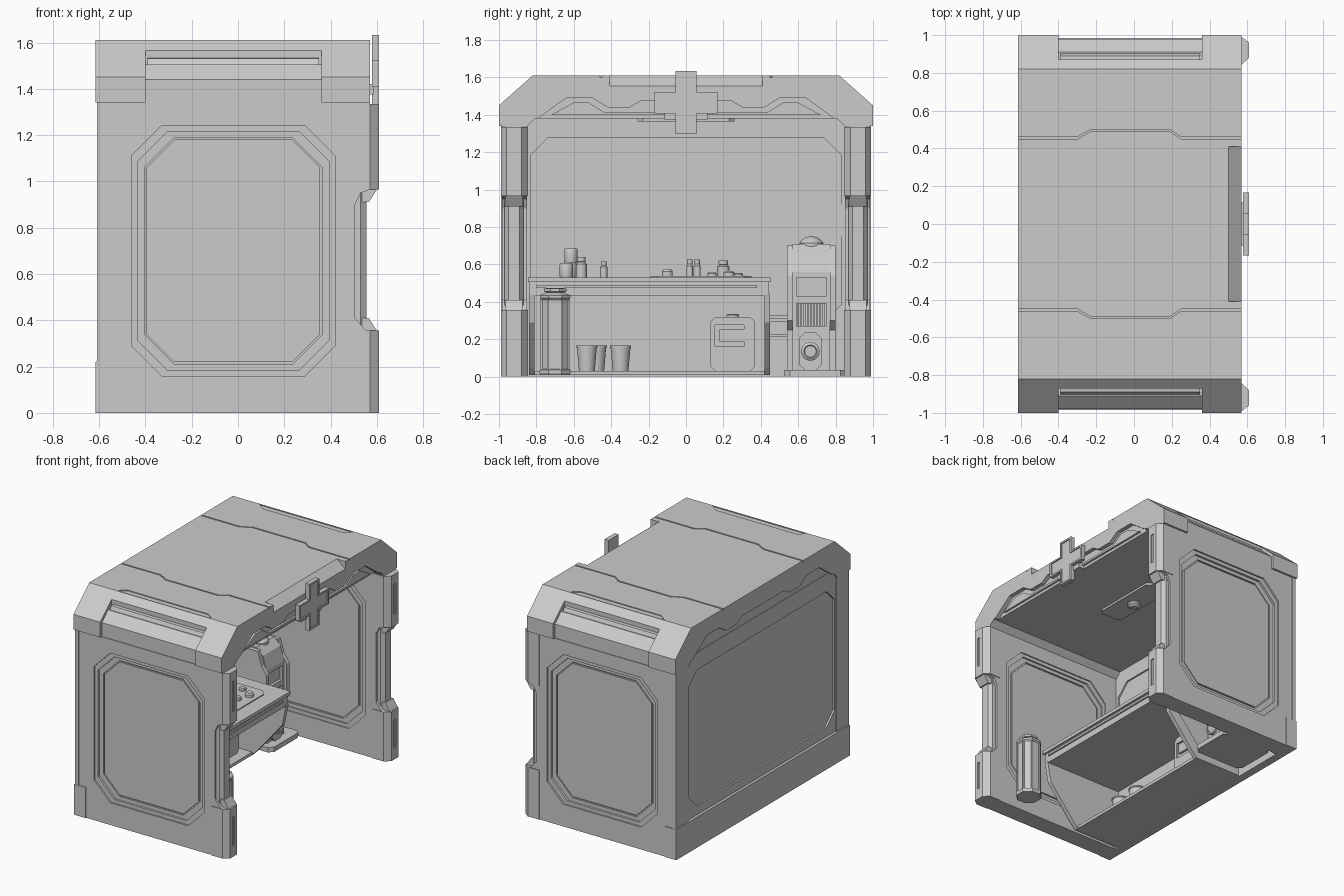
import bpy, bmesh, math
from mathutils import Vector

if "Cube" in bpy.data.objects:
    bpy.data.objects.remove(bpy.data.objects["Cube"])


def to3(axis, a, b, t):
    # place a 2D profile point on the plane perpendicular to axis
    return {'x': (t, a, b), 'y': (a, t, b), 'z': (a, b, t)}[axis]


def finish(name, bm):
    bmesh.ops.recalc_face_normals(bm, faces=bm.faces)
    me = bpy.data.meshes.new(name)
    bm.to_mesh(me)
    bm.free()
    ob = bpy.data.objects.new(name, me)
    bpy.context.collection.objects.link(ob)
    return ob


def prism(name, axis, pts, lo, hi):
    bm = bmesh.new()
    A = [bm.verts.new(to3(axis, a, b, lo)) for a, b in pts]
    B = [bm.verts.new(to3(axis, a, b, hi)) for a, b in pts]
    n = len(pts)
    bm.faces.new(A)
    bm.faces.new(B)
    for i in range(n):
        bm.faces.new((A[i], A[(i + 1) % n], B[(i + 1) % n], B[i]))
    return finish(name, bm)


def box(name, x0, x1, y0, y1, z0, z1):
    return prism(name, 'z', [(x0, y0), (x1, y0), (x1, y1), (x0, y1)], z0, z1)


def octo(a, b, ha, hb, c):
    q = [(ha - c, hb), (ha, hb - c), (ha, c - hb), (ha - c, -hb),
         (c - ha, -hb), (-ha, c - hb), (-ha, hb - c), (c - ha, hb)]
    return [(a + u, b + v) for u, v in q]


def lathe(name, loc, prof, n=20, axis='z'):
    bm = bmesh.new()
    rings = []
    for r, h in prof:
        ring = []
        for i in range(n):
            t = 2 * math.pi * (i + .5) / n
            ring.append(bm.verts.new(Vector(loc) + Vector(to3(axis, r * math.cos(t), r * math.sin(t), h))))
        rings.append(ring)
    bm.faces.new(rings[0])
    bm.faces.new(rings[-1])
    for p, q in zip(rings, rings[1:]):
        for i in range(n):
            bm.faces.new((p[i], p[(i + 1) % n], q[(i + 1) % n], q[i]))
    ob = finish(name, bm)
    if n > 8:
        bpy.ops.object.select_all(action='DESELECT')
        ob.select_set(True)
        bpy.context.view_layer.objects.active = ob
        bpy.ops.object.shade_smooth_by_angle(angle=math.radians(35))
    return ob


def cut(ob, *cutters):
    for c in cutters:
        m = ob.modifiers.new('cut', 'BOOLEAN')
        m.operation, m.solver, m.object = 'DIFFERENCE', 'EXACT', c
        bpy.context.view_layer.update()
        dg = bpy.context.evaluated_depsgraph_get()
        me = bpy.data.meshes.new_from_object(ob.evaluated_get(dg))
        ob.modifiers.clear()
        ob.data = me
        bpy.data.objects.remove(c)


def flip(pts, s):
    return [(s * a, b) for a, b in pts]


# side walls with stepped octagonal panels and notched front edge
notch = [(-.6, 0), (.57, 0), (.57, .35), (.55, .36), (.505, .41), (.505, .9),
         (.53, .95), (.57, .965), (.57, 1.34), (-.6, 1.34)]
for s, side in ((-1, 'left'), (1, 'right')):
    wall = prism(side + '_wall', 'y', notch, s * .85, s * .985)
    for hw, hh, d in ((.44, .54, .012), (.415, .515, .028), (.385, .49, .04)):
        o = octo(-.02, .7, hw, hh, .13)
        cut(wall, prism('cutter', 'y', o, s * (.985 - d), s * 1.1),
            prism('cutter', 'y', o, s * .8, s * (.85 + d * .7)))
    prism(side + '_wall_panel', 'y', octo(-.02, .7, .375, .48, .12), s * .87, s * .957)
    # front column: recessed core and chamfered end caps
    prism(side + '_column_core', 'z', [(.45, s * .87), (.53, s * .87), (.555, s * .89),
          (.555, s * .95), (.53, s * .97), (.45, s * .97)], 0, 1.33)
    cap = [(.48, s * .845), (.57, s * .845), (.61, s * .88), (.61, s * .96), (.57, s * .99), (.48, s * .99)]
    for part, z0, z1 in (('lower', 0, .355), ('upper', .965, 1.335)):
        ob = prism(f'{side}_{part}_column', 'z', cap, z0, z1)
        cut(ob, box('cutter', .602, .7, *sorted((s * .91, s * .932)), z0 + .08, z1 - .07))
        za, zb = (z1, z1 + .055) if part == 'lower' else (z0, z0 - .055)
        prism(f'{side}_{part}_column_taper', 'y', [(.5, za), (.6, za), (.565, zb), (.5, zb)], s * .875, s * .965)
    box(side + '_back_foot', -.615, -.525, *sorted((s * .845, s * .99)), 0, .22)
    box(side + '_back_corner', -.61, -.58, *sorted((s * .845, s * .988)), .2, 1.34)

# back wall, recessed on both faces
back = box('back_wall', -.605, -.555, -.87, .87, 0, 1.4)
win = octo(0, .785, .83, .49, .09)
cut(back, prism('cutter', 'x', win, -.7, -.592), prism('cutter', 'x', win, -.567, -.4))
prism('back_skirt', 'y', [(-.615, 0), (-.56, 0), (-.56, .22), (-.6, .235), (-.615, .22)], -.985, .985)

# roof shell
roof = prism('roof', 'x', [(-1, 1.34), (-1, 1.45), (-.82, 1.61), (.82, 1.61), (1, 1.45), (1, 1.34),
             (.85, 1.34), (.81, 1.38), (-.81, 1.38), (-.85, 1.34)], -.615, .57)
for s in (-1, 1):
    # stepped recess in each end
    cut(roof, prism('cutter', 'x', flip([(1.1, 1.3), (.98, 1.3), (.98, 1.44), (.91, 1.505),
        (.87, 1.505), (.87, 1.59), (1.1, 1.59)], s), -.4, .36))
    prism('roof_slot_bar', 'x', flip([(.86, 1.5), (.905, 1.5), (.89, 1.53), (.86, 1.535)], s), -.39, .35)
    # jogged seam groove across the top
    path = [(-.7, .45), (-.3, .45), (-.23, .49), (.19, .49), (.25, .45), (.7, .45)]
    strip = path + [(x, y + .01) for x, y in reversed(path)]
    cut(roof, prism('cutter', 'z', [(x, s * y) for x, y in strip], 1.6, 1.7))
    # shallow trapezoid inset at the end of the top
    tr = [(-.4, s * .815), (-.34, s * .77), (.3, s * .77), (.36, s * .815)]
    cut(roof, prism('cutter', 'z', tr, 1.604, 1.7))
# front and back fascia steps, sloped notch at the middle of the front
step = [(-.82, 1.36), (-.64, 1.49), (-.5, 1.49), (-.42, 1.44), (-.3, 1.44), (-.24, 1.475)]
step = step + [(-a, b) for a, b in reversed(step)] + [(.82, 1.3), (-.82, 1.3)]
cut(roof, prism('cutter', 'x', step, .54, .7), prism('cutter', 'x', step, -.7, -.6))
cut(roof, prism('cutter', 'y', [(.5, 1.611), (.58, 1.547), (.7, 1.547), (.7, 1.7), (.5, 1.7)], -.41, .41))
inner = [(-.72, 1.40), (-.6, 1.465), (-.52, 1.465), (-.44, 1.415)]
prism('front_trim', 'x', inner + [(-a, b) for a, b in reversed(inner)], .53, .555)

# cross sign with raised rim
def plus(r, w):
    q = [(w, r), (w, w), (r, w), (r, -w), (w, -w), (w, -r)]
    return [(a, 1.465 + b) for a, b in q + [(-a, -b) for a, b in q]]


sign = prism('cross_sign', 'x', plus(.168, .057), .578, .61)
cut(sign, prism('cutter', 'x', plus(.155, .045), .602, .7))
box('sign_bracket', .53, .585, -.115, .115, 1.375, 1.42)

# ceiling lamp
prism('lamp_plate', 'z', octo(0, 0, .09, .26, .03), 1.365, 1.39)
lathe('lamp', (0, 0, 1.32), [(.025, 0), (.045, .015), (.045, .03), (.025, .035), (.025, .05)])

# counter
box('counter_top', -.57, .1, -.845, .455, .505, .53)
box('counter_apron', -.55, .085, -.84, .445, .43, .51)
box('counter_front_lip', .08, .095, -.8, .38, .475, .49)
box('counter_shelf', -.57, -.18, -.835, .45, .008, .03)
box('counter_back', -.57, -.54, -.83, .44, .02, .44)
bracket = [(-.57, .01), (-.18, .01), (-.14, .05), (.06, .29), (.09, .44), (-.57, .44)]
cutp = [(-.5, .08), (-.22, .08), (-.02, .31), (.0, .4), (-.5, .4)]
for y, nm in ((-.84, 'left'), (.42, 'right')):
    side = prism(nm + '_counter_side', 'y', bracket, y, y + .03)
    cut(side, prism('cutter', 'y', cutp, y + (.02 if y > 0 else -.1), y + (.1 if y > 0 else .01)))

# posters on the back wall
for y0, y1, z0, z1 in ((-.77, -.43, .9, 1.09), (-.5, .02, .57, .84), (.12, .32, .83, 1.08), (.49, .83, .75, .92)):
    box('poster', -.57, -.56, y0, y1, z0, z1)

# counter-top jars, cups and bottles
cup = [(.034, 0), (.036, .005), (.036, .07), (.032, .078)]
for x, y, z in ((-.3, -.64, .53), (-.36, -.62, .53), (-.33, -.615, .608)):
    lathe('cup', (x, y, z), cup, 16)
for x, y, r, h in ((-.2, -.56, .03, .11), (-.25, -.44, .02, .085), (-.3, .02, .019, .095),
                   (-.3, .06, .019, .095), (-.2, .2, .034, .09)):
    lathe('bottle', (x, y, .53), [(r, 0), (r, h * .65), (r * .6, h * .75), (r * .75, h * .77), (r * .75, h)], 16)
prism('counter_mat', 'z', octo(-.18, .08, .17, .27, .04), .53, .537)
for x, y, r, h in ((-.12, -.1, .03, .04), (-.1, .14, .025, .025), (-.07, .23, .03, .03), (-.16, .28, .025, .02)):
    lathe('small_dish', (x, y, .535), [(r, 0), (r, h * .7), (r * .7, h)], 12)

# buckets and canister on the shelf
for x, y in ((-.32, -.53), (-.42, -.48), (-.32, -.35)):
    lathe('bucket', (x, y, .03), [(.043, 0), (.054, .125), (.058, .127), (.058, .137), (.05, .137), (.042, .03)], 16)
can = prism('canister', 'x', octo(.25, .175, .118, .145, .025), -.42, -.25)
cut(can, box('cutter', -.262, 0, .155, .31, .16, .275))
box('canister_handle', -.27, -.245, .18, .31, .185, .255)
lathe('canister_cap', (-.33, .25, .315), [(.035, 0), (.035, .015), (.025, .02)], 12)

# octagonal waste bin
lathe('waste_bin', (.35, -.7, .01), [(.085, 0), (.09, .01), (.09, .025), (.08, .03), (.08, .4), (.088, .41),
      (.088, .425), (.05, .44), (.065, .445), (.065, .46), (.04, .465)], 8)
for i in range(8):
    a = math.pi / 8 + i * math.pi / 4
    box('bin_rib', *[v for c in (.35 + .08 * math.cos(a), -.7 + .08 * math.sin(a)) for v in (c - .006, c + .006)], .03, .41)

# water machine
prism('machine_base', 'z', octo(-.3, .69, .2, .165, .03), 0, .035)
body = prism('machine_body', 'y', [(-.5, .03), (-.17, .03), (-.17, .56), (-.2, .66), (-.25, .71), (-.45, .71), (-.5, .66)], .57, .77)
cut(body, box('cutter', -.2, 0, .59, .75, .27, .39), box('cutter', -.19, 0, .59, .75, .43, .53))
for y in (.54, .77):
    prism('machine_side', 'y', [(-.48, .03), (-.2, .03), (-.2, .25), (-.15, .3), (-.15, .54), (-.19, .6), (-.22, .7), (-.46, .7), (-.48, .66)], y, y + .03)
for i in range(9):
    box('machine_grille', -.21, -.18, .595 + i * .017, .604 + i * .017, .27, .39)
lathe('machine_dome', (-.3, .67, .68), [(.065, 0), (.065, .035), (.052, .05), (.035, .062), (.012, .07)])
prism('machine_hatch', 'x', octo(.665, .135, .06, .1, .03), -.18, -.15)
lathe('machine_valve', (.0, .665, .135), [(.05, -.16), (.05, -.13), (.035, -.12), (.03, -.125)], 20, 'x')
for z in (.22, .32):
    box('connecting_pipe', -.4, -.36, .44, .55, z - .008, z + .008)
